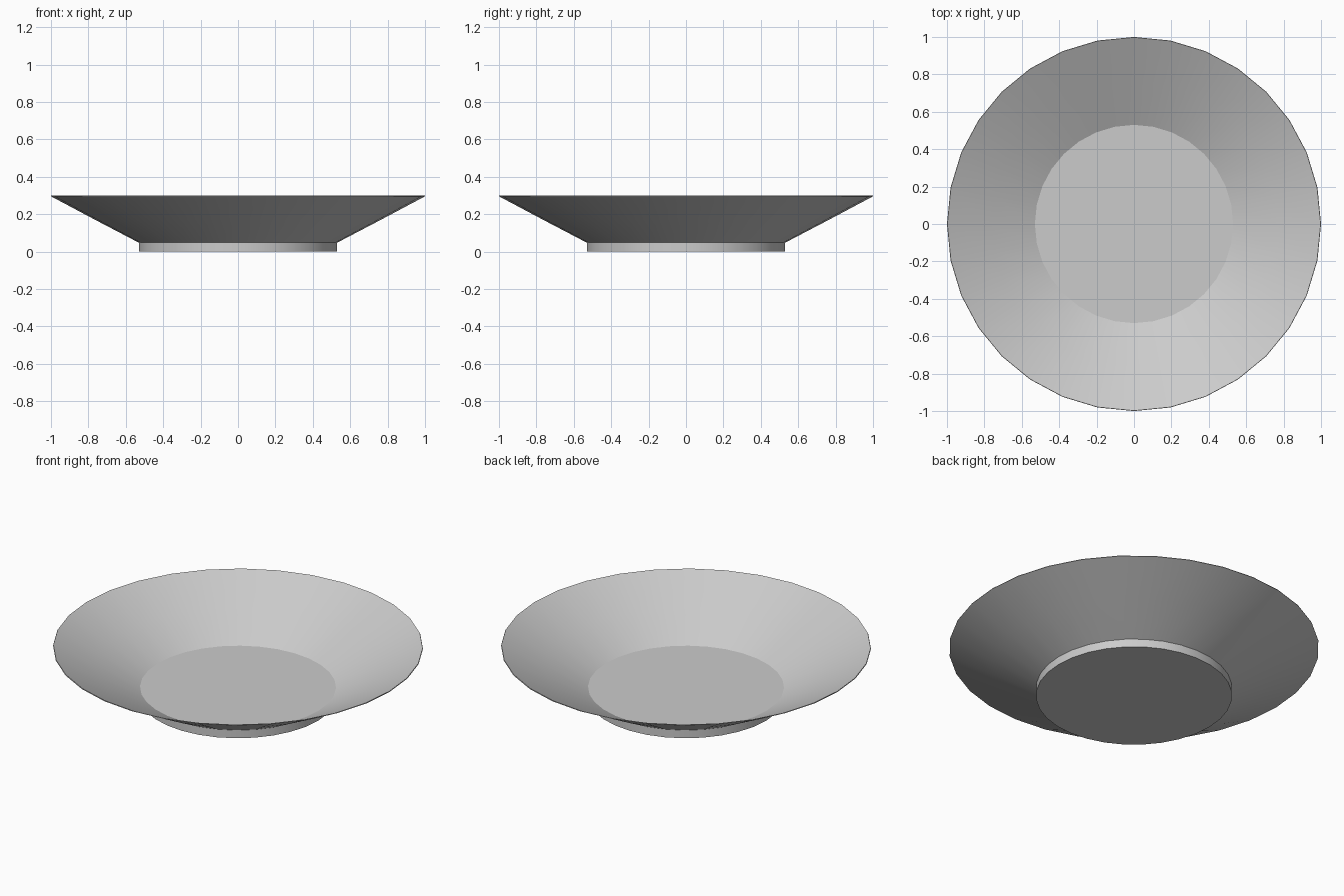
import bpy, bmesh, math

if "Cube" in bpy.data.objects:
    bpy.data.objects.remove(bpy.data.objects["Cube"])

SEGMENTS = 32

# Profile (radius, height): foot, flared outside, rim, inside, floor
PROFILE = [
    (0.53, 0.0), (0.53, 0.048), (0.765, 0.171), (1.0, 0.296),
    (0.998, 0.3), (0.765, 0.179), (0.53, 0.058),
]


def lathe(name, profile, segments):
    bm = bmesh.new()
    rings = []
    for r, z in profile:
        rings.append([bm.verts.new((r * math.cos(2 * math.pi * i / segments),
                                    r * math.sin(2 * math.pi * i / segments), z))
                      for i in range(segments)])
    for a, b in zip(rings, rings[1:]):
        for i in range(segments):
            j = (i + 1) % segments
            bm.faces.new((a[i], a[j], b[j], b[i]))
    # Flat underside and flat inner floor
    bm.faces.new(rings[0][::-1])
    bm.faces.new(rings[-1])
    bmesh.ops.recalc_face_normals(bm, faces=bm.faces)
    mesh = bpy.data.meshes.new(name)
    bm.to_mesh(mesh)
    bm.free()
    obj = bpy.data.objects.new(name, mesh)
    bpy.context.collection.objects.link(obj)
    return obj


# Shallow plate with smooth flared walls and crisp foot, floor and rim edges
plate = lathe("plate", PROFILE, SEGMENTS)
bpy.context.view_layer.objects.active = plate
plate.select_set(True)
bpy.ops.object.shade_smooth_by_angle(angle=math.radians(20))
